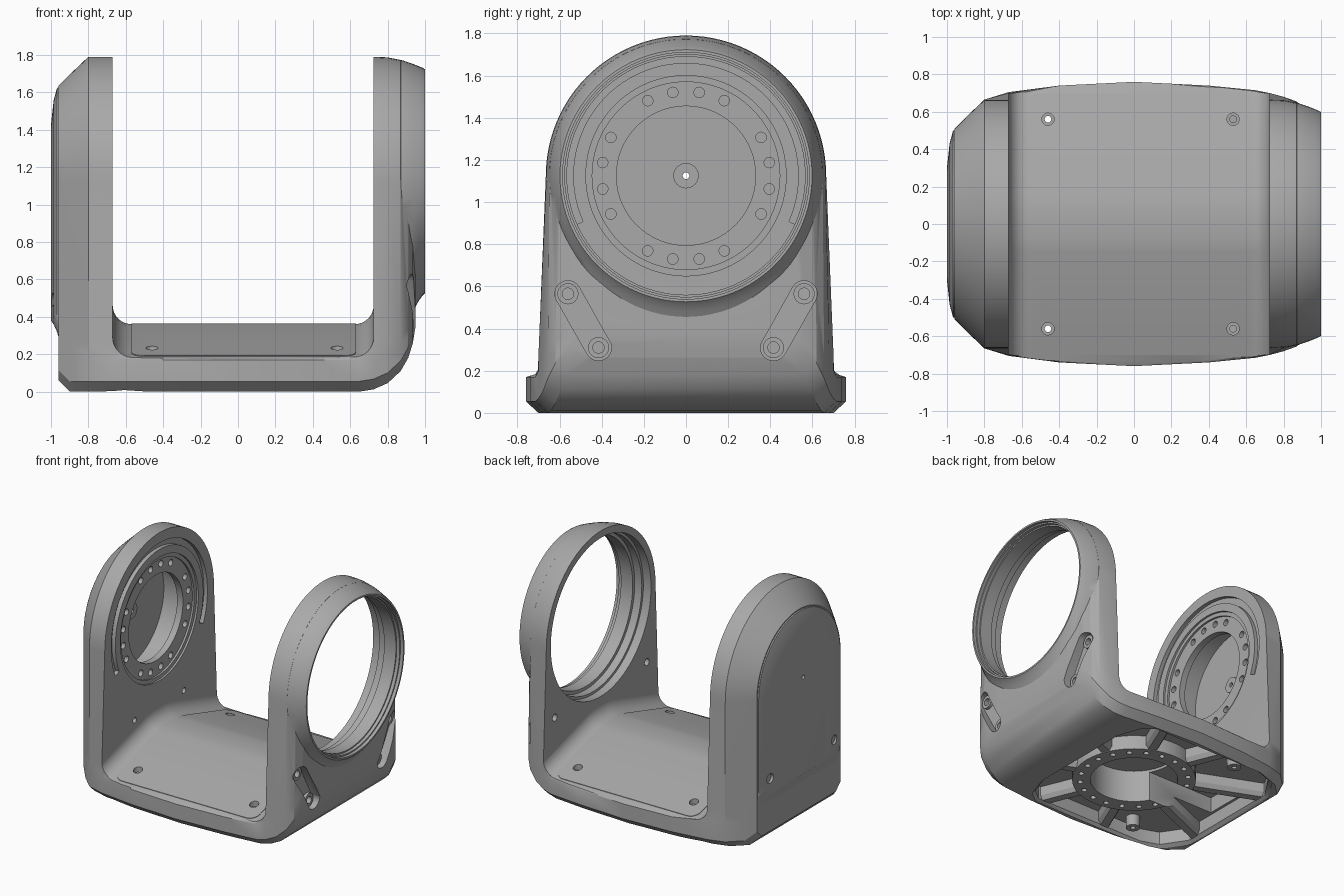
import bpy, bmesh
from math import sin, cos, pi, radians, hypot

old = bpy.data.objects.get("Cube")
if old:
    bpy.data.objects.remove(old, do_unlink=True)

grey = bpy.data.materials.new("cast grey")
grey.use_nodes = True
grey.diffuse_color = (0.4, 0.4, 0.4, 1)
grey.node_tree.nodes["Principled BSDF"].inputs["Base Color"].default_value = (0.4, 0.4, 0.4, 1)

HUB_Z = 1.125          # height of the tilt axis
LEFT, RIGHT = -0.67, 0.725   # inner faces of the two arms


def solid(name, *lofts):
    """Mesh object from one or more capped lofts; a loft is a list of point rings."""
    bm = bmesh.new()
    for rings in lofts:
        rows = [[bm.verts.new(p) for p in ring] for ring in rings]
        n = len(rows[0])
        for a, b in zip(rows, rows[1:]):
            for i in range(n):
                j = (i + 1) % n
                bm.faces.new((a[i], a[j], b[j], b[i]))
        bm.faces.new(rows[0])
        bm.faces.new(rows[-1])
    bmesh.ops.recalc_face_normals(bm, faces=bm.faces)
    mesh = bpy.data.meshes.new(name)
    bm.to_mesh(mesh)
    bm.free()
    mesh.materials.append(grey)
    obj = bpy.data.objects.new(name, mesh)
    bpy.context.collection.objects.link(obj)
    return obj


def place(pts, axis, t):
    if axis == "x":
        return [(t, u, v) for u, v in pts]
    if axis == "y":
        return [(u, t, v) for u, v in pts]
    return [(u, v, t) for u, v in pts]


def prism(pts, axis, a, b):
    return [place(pts, axis, a), place(pts, axis, b)]


def arc(u, v, r, start, end, n):
    return [(u + r * cos(radians(start + (end - start) * i / n)),
             v + r * sin(radians(start + (end - start) * i / n))) for i in range(n + 1)]


def disc(u, v, r, n=24):
    return arc(u, v, r, 0, 360, n)[:-1]


def turned(steps, n=96):
    """Loft of circles around the tilt axis from (x, radius) steps."""
    return [place(disc(0, HUB_Z, r, n), "x", x) for x, r in steps]


def combine(target, tool, op="DIFFERENCE"):
    mod = target.modifiers.new("combine", "BOOLEAN")
    mod.operation, mod.object, mod.solver = op, tool, "EXACT"
    bpy.context.view_layer.objects.active = target
    bpy.ops.object.modifier_apply(modifier=mod.name)
    bpy.data.objects.remove(tool, do_unlink=True)


def finish(obj):
    bpy.ops.object.select_all(action="DESELECT")
    obj.select_set(True)
    bpy.context.view_layer.objects.active = obj
    bpy.ops.object.shade_smooth_by_angle(angle=radians(28))


def floor_height(y):
    y = abs(y)
    return 0.37 - 0.13 * y if y < 0.15 else 0.35 - 0.295 * (y - 0.15)


def outline(flange, r, bottom):
    """Side outline of the yoke: flared foot, leaning sides, round top."""
    waist = min(0.70, max(r, flange))
    half = [(flange - 0.06, bottom), (flange, bottom + 0.055),
            (flange, max(0.17, bottom + 0.08)),
            (waist + (flange - waist) * 0.3, max(0.2, bottom + 0.11)),
            (waist, max(0.27, bottom + 0.16))]
    return half + arc(0, HUB_Z, r, 0, 180, 48) + [(-y, z) for y, z in reversed(half)]


# Outer body lofted from the left arm across the base to the right arm
stations = [(-0.96, 0.51, 0.51, 0.06), (-0.90, 0.57, 0.57, 0), (-0.80, 0.665, 0.665, 0),
            (-0.67, 0.705, 0.665, 0), (-0.4, 0.74, 0.665, 0), (0, 0.76, 0.665, 0),
            (0.4, 0.74, 0.665, 0), (0.65, 0.715, 0.665, 0), (0.725, 0.70, 0.665, 0.012),
            (0.80, 0.68, 0.662, 0.045), (0.87, 0.655, 0.648, 0.11),
            (0.91, 0.62, 0.60, 0.18), (0.935, 0.55, 0.53, 0.26), (0.95, 0.40, 0.39, 0.35)]
yoke = solid("yoke_body", [place(outline(w, r, b), "x", x) for x, w, r, b in stations])


# Barrel of the open ring on the right arm, flaring downwards into the arm
def barrel_ring(x, r, stretch):
    pts = disc(0, 0, r, 96)
    return place([(y, HUB_Z + z * (stretch if z < 0 else 1)) for y, z in pts], "x", x)


barrel = [(0.80, 0.658, 1.05), (0.88, 0.646, 1.09), (0.94, 0.625, 1.10), (0.965, 0.615, 1.045),
          (0.985, 0.607, 1.01), (1.0, 0.598, 1)]
combine(yoke, solid("barrel", [barrel_ring(*b) for b in barrel]), "UNION")


# Channel between the arms, with filleted corners and an arched floor
def channel_ring(y):
    h = floor_height(y)
    pts = [(LEFT, 2)] + arc(LEFT + 0.1, h + 0.1, 0.1, 180, 270, 8)
    pts += arc(RIGHT - 0.1, h + 0.1, 0.1, 270, 360, 8) + [(RIGHT, 2)]
    return place(pts, "y", y)


combine(yoke, solid("channel", [channel_ring(y) for y in (-1, -0.15, -0.07, 0.07, 0.15, 1)]))

# Stepped bore of the open ring
combine(yoke, solid("bore", turned([(0.6, 0.61), (0.79, 0.61), (0.79, 0.59), (0.85, 0.59),
                                    (0.85, 0.565), (0.95, 0.565), (0.95, 0.575),
                                    (0.975, 0.575), (0.975, 0.585), (1.1, 0.585)])))


# Domed cover on the outside of the left arm
def cover_ring(x, w, bottom):
    foot = arc(w - 0.1, bottom + 0.1, 0.1, -90, 0, 6)
    pts = foot + arc(0, HUB_Z, w, 0, 180, 40) + [(-y, z) for y, z in reversed(foot)]
    return place(pts, "x", x)


cover = solid("arm_cover", [cover_ring(-0.95, 0.505, 0.26), cover_ring(-0.968, 0.498, 0.32),
                            cover_ring(-0.986, 0.43, 0.36), cover_ring(-1.0, 0.3, 0.38)])

# Drive seat on the inner face of the left arm, with a wider chamber behind it
combine(yoke, solid("seat", turned([(-0.94, 0.44), (-0.75, 0.44), (-0.75, 0.33), (-0.70, 0.33),
                                    (-0.70, 0.445), (-0.685, 0.445), (-0.685, 0.475), (-0.6, 0.475)])))
groove = arc(0, HUB_Z, 0.585, -24, 204, 60) + arc(0, HUB_Z, 0.535, 204, -24, 60)
combine(yoke, solid("groove", prism(groove, "x", -0.70, -0.6)))
bolt_angles = [q + a for q in (0, 90, 180, 270) for a in (9, 27, 63, 81)]
combine(yoke, solid("bolts", *[prism(disc(0.4 * cos(radians(a)), HUB_Z + 0.4 * sin(radians(a)), 0.025, 16),
                                     "x", -0.8, -0.6) for a in bolt_angles]))
combine(yoke, solid("hub", turned([(-0.95, 0.06), (-0.90, 0.06)], 32)), "UNION")

# Axis hole through arm and cover, screw holes inside, cover screws outside
for part in (yoke, cover):
    combine(part, solid("axis_hole", prism(disc(0, HUB_Z, 0.016, 16), "x", -1.1, -0.8)))
combine(yoke, solid("inner_holes", *[prism(disc(y, 0.46, 0.022, 16), "x", -0.8, -0.6) for y in (-0.3, 0.3)]))
combine(cover, solid("cover_screws", *[prism(disc(y, 0.49, 0.036, 20), "x", -1.1, -0.972) for y in (-0.39, 0.39)]))

# Slanted slots on the right arm, each with two screw bosses
HIGH, LOW = (0.56, 0.565), (0.415, 0.31)
dy, dz = HIGH[0] - LOW[0], HIGH[1] - LOW[1]
length = hypot(dy, dz)
ny, nz = dz / length, -dy / length
slot = []
for i in range(25):
    t = -pi * i / 12
    end = HIGH if i >= 12 else LOW
    slot.append((end[0] + 0.062 * (ny * cos(t) - nz * sin(t)), end[1] + 0.062 * (nz * cos(t) + ny * sin(t))))
ends = [(s * y, z) for s in (-1, 1) for y, z in (HIGH, LOW)]
combine(yoke, solid("slots", *[prism([(s * y, z) for y, z in slot], "x", 0.875, 1.1) for s in (-1, 1)]))
combine(yoke, solid("bosses", *[prism(disc(y, z, 0.05), "x", 0.86, 0.897) for y, z in ends]), "UNION")
combine(yoke, solid("boss_holes", *[prism(disc(y, z, 0.027), "x", 0.68 if z > 0.5 else 0.82, 1.1)
                                    for y, z in ends]))

# Shallow pockets underneath, around a bearing ring, radial ribs and screw posts
rim = [(-0.86, 0.42), (-0.74, 0.60), (-0.6, 0.65), (0.34, 0.65), (0.43, 0.58), (0.49, 0.4)]
rim += [(x, -y) for x, y in reversed(rim)]
grown = [(x * 1.03, y * 1.03) for x, y in rim]
pockets = solid("pockets", [place(grown, "z", -0.05), place(grown, "z", 0), place(rim, "z", 0.02),
                            place(rim, "z", 0.12)])
ring = solid("ring", prism(disc(0, 0, 0.44, 64), "z", 0.012, 0.6))
for k in range(8):
    a = radians(22.5 + 45 * k)
    c, s = cos(a), sin(a)


    def across(half):
        bar = [(0.35, -half), (1.2, -half), (1.2, half), (0.35, half)]
        return [(u * c - v * s, u * s + v * c) for u, v in bar]


    combine(ring, solid("rib", [place(across(0.03), "z", 0.018), place(across(0.05), "z", 0.05),
                                place(across(0.05), "z", 0.55)]), "UNION")
screws = [(x, y) for x in (-0.46, 0.53) for y in (-0.56, 0.56)]
combine(ring, solid("posts", *[prism(disc(x, y, 0.05), "z", 0.035, 0.58) for x, y in screws[:2]]), "UNION")
combine(pockets, ring)
combine(yoke, pockets)

# Deep centre bore and the cable passage towards the left arm
combine(yoke, solid("centre_bore", prism(disc(0, 0, 0.31, 64), "z", -0.1, 0.26)))
passage = [(-0.84, -0.15), (-0.1, -0.15), (-0.1, 0.15), (-0.84, 0.15)]
combine(yoke, solid("passage", prism(passage, "z", -0.1, 0.24)))
ring_bolts = [radians(a) for a in range(-153, 154, 18)]
combine(yoke, solid("ring_bolts", *[prism(disc(0.385 * cos(a), 0.385 * sin(a), 0.02, 16), "z", -0.1, 0.08)
                                    for a in ring_bolts]))

# Thin arched floor panel with rounded corners
ys = (-0.75, -0.15, -0.07, 0.07, 0.15, 0.75)
sheet = [(y, floor_height(y) + 0.004) for y in ys] + [(y, floor_height(y) - 0.004) for y in reversed(ys)]
panel = solid("floor_panel", prism(sheet, "x", -0.8, 0.8))
corners = [(0.56, 0.63, 0), (-0.50, 0.63, 90), (-0.50, -0.63, 180), (0.56, -0.63, 270)]
shape = [p for x, y, a in corners for p in arc(x, y, 0.07, a, a + 90, 6)]
combine(panel, solid("panel_shape", prism(shape, "z", 0, 0.6)), "INTERSECT")

# Floor screw holes, running right through the posts on the left side
for part in (panel, yoke):
    combine(part, solid("screw_wells", *[prism(disc(x, y, 0.033), "z", 0.2, 0.6) for x, y in screws]))
combine(yoke, solid("screw_holes", *[prism(disc(x, y, 0.018, 16), "z", -0.1 if x < 0 else 0.1, 0.6)
                                     for x, y in screws]))

for part in (yoke, cover, panel):
    finish(part)
